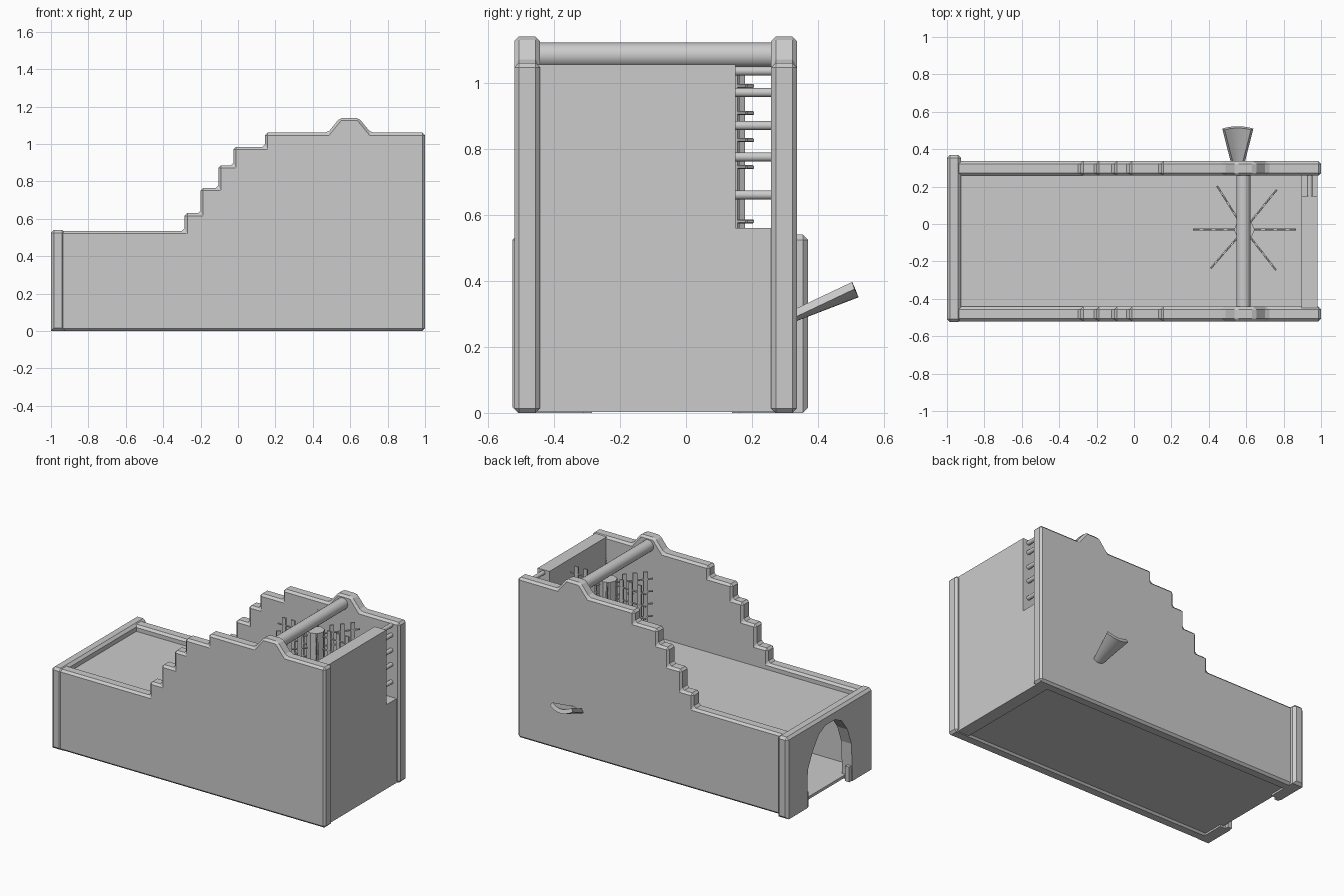
import bpy, bmesh, math
from mathutils import Vector, Matrix

if "Cube" in bpy.data.objects:
    bpy.data.objects.remove(bpy.data.objects["Cube"], do_unlink=True)

GREY = (0.6, 0.6, 0.6, 1)
stone = bpy.data.materials.new("plain grey")
stone.use_nodes = True
stone.diffuse_color = GREY
stone.node_tree.nodes["Principled BSDF"].inputs["Base Color"].default_value = GREY


def finish(bm, name, smooth=False):
    bmesh.ops.recalc_face_normals(bm, faces=bm.faces)
    mesh = bpy.data.meshes.new(name)
    bm.to_mesh(mesh)
    bm.free()
    obj = bpy.data.objects.new(name, mesh)
    bpy.context.collection.objects.link(obj)
    mesh.materials.append(stone)
    if smooth:
        bpy.ops.object.select_all(action='DESELECT')
        obj.select_set(True)
        bpy.context.view_layer.objects.active = obj
        bpy.ops.object.shade_smooth_by_angle(angle=math.radians(40))
    return obj


def slab(name, profile, axis, lo, hi, bevel=0, rule=lambda e: True):
    """Extrude a 2D profile (horizontal, z) along x or y, bevelling the edges the rule picks."""
    bm = bmesh.new()
    place = (lambda a, z: (lo, a, z)) if axis == 'x' else (lambda a, z: (a, lo, z))
    face = bm.faces.new([bm.verts.new(place(*p)) for p in profile])
    out = bmesh.ops.extrude_face_region(bm, geom=[face])
    shift = Vector((hi - lo, 0, 0)) if axis == 'x' else Vector((0, hi - lo, 0))
    bmesh.ops.translate(bm, vec=shift, verts=[g for g in out["geom"] if isinstance(g, bmesh.types.BMVert)])
    if bevel:
        edges = [e for e in bm.edges if rule(e) and e.calc_face_angle(0) > 0.3]
        bmesh.ops.bevel(bm, geom=edges, offset=bevel, segments=1, affect='EDGES', clamp_overlap=True)
    return finish(bm, name)


def rect(a, b, z0, z1):
    return [(a, z0), (b, z0), (b, z1), (a, z1)]


def add_rod(bm, start, end, radius, sides):
    start, end = Vector(start), Vector(end)
    d = end - start
    m = Matrix.Translation((start + end) / 2) @ d.to_track_quat('Z', 'Y').to_matrix().to_4x4()
    bmesh.ops.create_cone(bm, cap_ends=True, segments=sides, radius1=radius, radius2=radius,
                          depth=d.length, matrix=m)


# Stepped side walls with a raised bearing for the axle
steps = [(-0.285, 0.535), (-0.2, 0.63), (-0.105, 0.765), (-0.025, 0.885), (0.145, 0.985)]
heights = [z for _, z in steps[1:]] + [1.06]
wall = [(1, 0), (-0.96, 0), (-0.96, 0.535)]
for (x, z), top in zip(steps, heights):
    wall += [(x, z), (x, top)]
wall += [(0.48, 1.06), (0.545, 1.14), (0.645, 1.14), (0.71, 1.06), (1, 1.06)]
for name, y in (("front_wall", -0.52), ("back_wall", 0.258)):
    slab(name, wall, 'y', y, y + 0.078, 0.014)

# Low end wall with an arched doorway
arch = [(-0.31, 0), (-0.31, 0.06), (-0.3, 0.25), (-0.26, 0.36), (-0.2, 0.44), (-0.13, 0.475), (-0.03, 0.475),
        (0.04, 0.44), (0.1, 0.36), (0.155, 0.25), (0.16, 0.06), (0.16, 0)]
cap = [(-0.525, 0)] + arch + [(0.37, 0), (0.37, 0.54), (-0.525, 0.54)]


def outer(e):
    return all(v.co.z > 0.53 or v.co.y > 0.36 or v.co.y < -0.52 for v in e.verts)


slab("arched_end_wall", cap, 'x', -1, -0.925, 0.016, outer)
for side, y in (("front", -0.31), ("back", 0.14)):
    slab(side + "_doorway_foot", rect(y, y + 0.025, 0, 0.1), 'x', -0.995, -0.965)

# Tall end wall with a barred corner window
slab("tall_end_wall", [(-0.45, 0.003), (0.27, 0.003), (0.27, 0.56), (0.15, 0.56), (0.15, 1.055), (-0.45, 1.055)],
     'x', 0.895, 0.98)
bm = bmesh.new()
for z in (0.66, 0.775, 0.87, 0.97, 1.035):
    add_rod(bm, (0.94, 0.14, z), (0.94, 0.27, z), 0.014, 12)
finish(bm, "window_bars", True)

# Tunnel floor and raised deck
slab("tunnel_floor", rect(-0.45, 0.27, 0.012, 0.03), 'x', -0.95, 0.9)
slab("upper_deck", rect(-0.445, 0.262, 0.478, 0.495), 'x', -0.93, 0.9)

# Axle across the top
bm = bmesh.new()
add_rod(bm, (0.585, -0.46, 1.083), (0.585, 0.28, 1.083), 0.038, 20)
finish(bm, "top_axle", True)

# Turnstile: post with six picket arms
cx, cy = 0.59, -0.03
bm = bmesh.new()
add_rod(bm, (cx, cy, 0.49), (cx, cy, 1.02), 0.055, 8)
finish(bm, "turnstile_post")
bm = bmesh.new()
for deg in (0, 51, 122, 180, 229, 308):
    d = Vector((math.cos(math.radians(deg)), math.sin(math.radians(deg)), 0))
    base = Vector((cx, cy, 0))
    for i in range(6):
        up = Vector((0, 0, 0.58 + 0.082 * i))
        add_rod(bm, base + up, base + d * 0.275 + up, 0.006, 6)
    for r in (0.1, 0.165, 0.23):
        m = (Matrix.Translation(base + d * r + Vector((0, 0, 0.79)))
             @ Matrix.Rotation(math.radians(deg), 4, 'Z') @ Matrix.Diagonal((0.026, 0.01, 0.5, 1)))
        bmesh.ops.create_cube(bm, size=1, matrix=m)
finish(bm, "turnstile_arms")

# Fan-shaped chute on the back wall
bm = bmesh.new()
rows = []
for y, z, half in ((0.32, 0.285, 0.035), (0.51, 0.375, 0.083)):
    row = []
    for i in range(9):
        t = i / 4 - 1
        sag = 0.3 * half * (1 - t * t)
        row.append(bm.verts.new((0.555 + half * t, y + 0.5 * sag, z - sag)))
    rows.append(row)
for i in range(8):
    bm.faces.new((rows[0][i], rows[0][i + 1], rows[1][i + 1], rows[1][i]))
bmesh.ops.recalc_face_normals(bm, faces=bm.faces)
bmesh.ops.solidify(bm, geom=bm.faces[:], thickness=0.026)
finish(bm, "back_chute", True)
